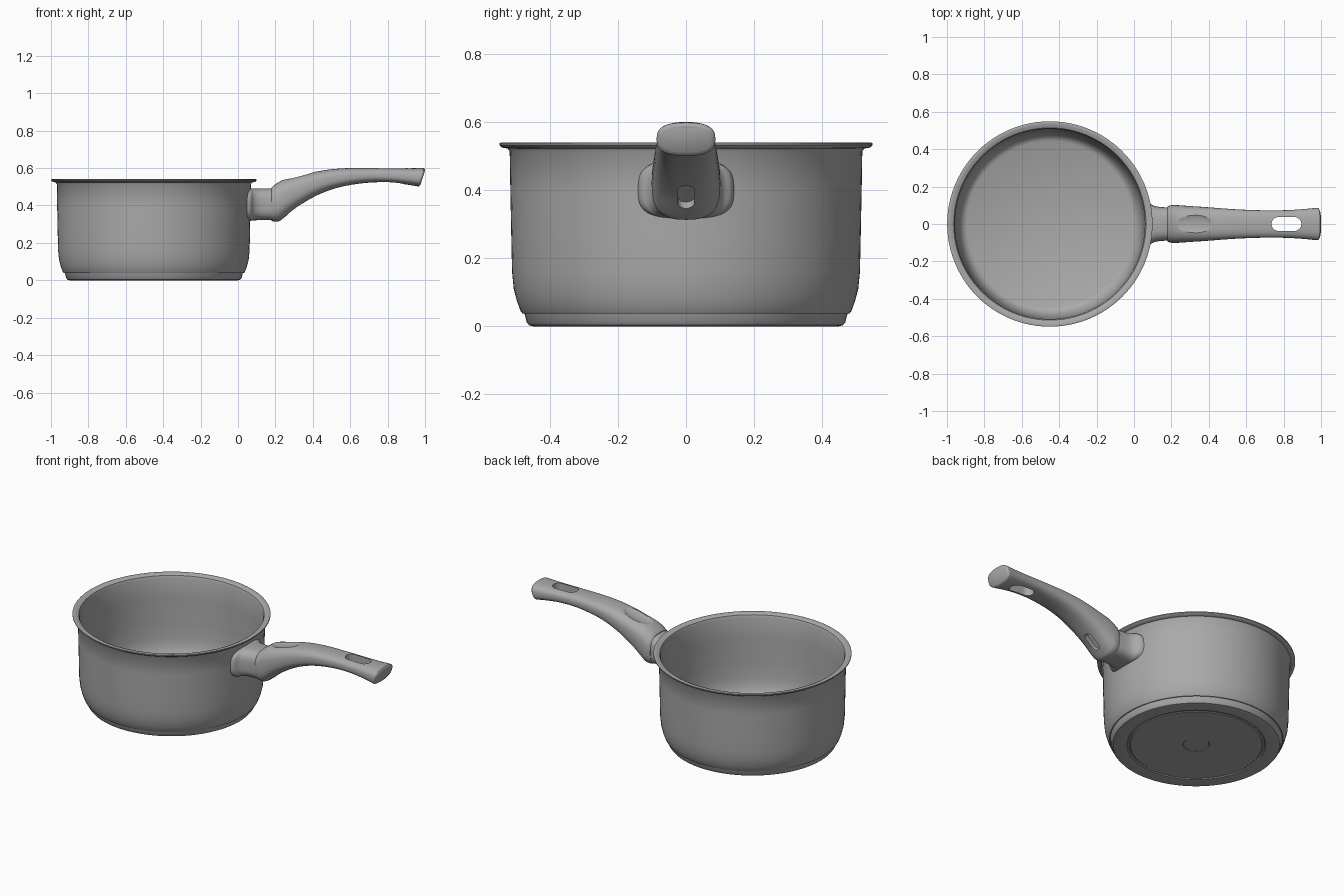
import bpy, bmesh, math
from mathutils import Vector

cube = bpy.data.objects.get("Cube")
if cube:
    bpy.data.objects.remove(cube, do_unlink=True)

POT_X = -0.45

grey = bpy.data.materials.new("plain grey")
grey.use_nodes = True
grey.diffuse_color = (0.4, 0.4, 0.4, 1)
grey.node_tree.nodes["Principled BSDF"].inputs["Base Color"].default_value = (0.4, 0.4, 0.4, 1)


def add_object(name, bm):
    bmesh.ops.recalc_face_normals(bm, faces=bm.faces)
    mesh = bpy.data.meshes.new(name)
    bm.to_mesh(mesh)
    bm.free()
    mesh.materials.append(grey)
    ob = bpy.data.objects.new(name, mesh)
    bpy.context.collection.objects.link(ob)
    return ob


def activate(ob):
    bpy.ops.object.select_all(action='DESELECT')
    ob.select_set(True)
    bpy.context.view_layer.objects.active = ob


def smooth(ob, angle=35):
    activate(ob)
    bpy.ops.object.shade_smooth_by_angle(angle=math.radians(angle))


def lathe(name, profile, steps=96):
    bm = bmesh.new()
    verts = [bm.verts.new((r, 0, z)) for r, z in profile]
    edges = [bm.edges.new(pair) for pair in zip(verts, verts[1:])]
    bmesh.ops.spin(bm, geom=verts + edges, cent=(0, 0, 0), axis=(0, 0, 1),
                   angle=math.tau, steps=steps)
    bmesh.ops.remove_doubles(bm, verts=bm.verts, dist=0.0005)
    bmesh.ops.translate(bm, verts=bm.verts, vec=(POT_X, 0, 0))
    return add_object(name, bm)


def refine(rows, n):
    """Smooth interpolation through the given rows."""
    rows = [Vector(r) for r in rows]
    out = []
    for i in range(len(rows) - 1):
        a, b, c, d = (rows[max(0, min(len(rows) - 1, i + k))] for k in (-1, 0, 1, 2))
        for s in range(n):
            t = s / n
            out.append(b + (c - a) * (t / 2) + (2 * a - 5 * b + 4 * c - d) * (t * t / 2)
                       + (3 * b - a - 3 * c + d) * (t ** 3 / 2))
    return out + [rows[-1]]


def loft(rows, sides, power, caps):
    """Rows give top x, top z, bottom x, bottom z and half width."""
    bm = bmesh.new()
    rings = []
    for xt, zt, xb, zb, w in rows:
        ring = []
        for i in range(sides):
            a = math.tau * i / sides
            c, s = math.cos(a), math.sin(a)
            y = w * math.copysign(abs(c) ** (2 / power), c)
            f = 0.5 + 0.5 * math.copysign(abs(s) ** (2 / power), s)
            ring.append(bm.verts.new((xb + (xt - xb) * f, y, zb + (zt - zb) * f)))
        rings.append(ring)
    for r0, r1 in zip(rings, rings[1:]):
        for i in range(sides):
            j = (i + 1) % sides
            bm.faces.new((r0[i], r0[j], r1[j], r1[i]))
    if caps:
        bm.faces.new(rings[0])
        bm.faces.new(rings[-1])
    return bm


def slot_cutter(half_length, half_width, depth):
    """Rounded slot, long in x and cutting along z."""
    bm = bmesh.new()
    n = 24
    verts = []
    for i in range(n):
        a = math.tau * (i + 0.5) / n
        shift = math.copysign(half_length - half_width, math.cos(a))
        verts.append(bm.verts.new((shift + half_width * math.cos(a),
                                   half_width * math.sin(a), -depth / 2)))
    face = bm.faces.new(verts)
    top = bmesh.ops.extrude_face_region(bm, geom=[face])["geom"]
    bmesh.ops.translate(bm, vec=(0, 0, depth),
                        verts=[g for g in top if isinstance(g, bmesh.types.BMVert)])
    return add_object("slot_cutter", bm)


def cut(ob, cutter):
    cutter.hide_render = True
    mod = ob.modifiers.new("cut", 'BOOLEAN')
    mod.operation = 'DIFFERENCE'
    mod.solver = 'EXACT'
    mod.object = cutter
    activate(ob)
    bpy.ops.object.modifier_apply(modifier=mod.name)
    bpy.data.objects.remove(cutter, do_unlink=True)


# Pot: walls, rolled rim and inner floor in one turned shell
pot = lathe("pot_body", [
    (0.45, 0.038), (0.482, 0.038), (0.487, 0.045), (0.498, 0.075), (0.507, 0.11),
    (0.512, 0.16), (0.514, 0.25), (0.517, 0.4), (0.519, 0.515), (0.525, 0.523),
    (0.542, 0.526), (0.549, 0.533), (0.549, 0.539), (0.543, 0.541), (0.53, 0.539),
    (0.514, 0.532), (0.508, 0.515), (0.506, 0.4), (0.503, 0.25), (0.5, 0.16),
    (0.493, 0.115), (0.48, 0.08), (0.465, 0.06), (0.445, 0.05), (0, 0.05)])
smooth(pot, 40)

# Thick base disc with a shallow ring and centre mark underneath
base = lathe("pot_base", [
    (0, 0.006), (0.07, 0.006), (0.075, 0.002), (0.365, 0.002), (0.37, 0.006),
    (0.38, 0.006), (0.385, 0.001), (0.45, 0), (0.462, 0.003), (0.469, 0.012),
    (0.474, 0.032), (0.478, 0.042), (0, 0.042)])
smooth(base)

# Bracket flaring onto the pot wall
bm = loft(refine([
    (0.03, 0.485, 0.03, 0.315, 0.145), (0.065, 0.49, 0.065, 0.318, 0.135),
    (0.085, 0.491, 0.085, 0.32, 0.11), (0.12, 0.491, 0.12, 0.322, 0.094),
    (0.185, 0.491, 0.185, 0.322, 0.088)], 4), 40, 3.2, False)
for v in bm.verts:
    v.co.x = max(v.co.x, POT_X + math.sqrt(0.511 ** 2 - v.co.y ** 2))
bracket = add_object("handle_bracket", bm)
smooth(bracket)

# Curved grip
handle = add_object("handle_grip", loft(refine([
    (0.178, 0.495, 0.178, 0.318, 0.092), (0.19, 0.506, 0.195, 0.314, 0.099),
    (0.21, 0.52, 0.22, 0.316, 0.101), (0.24, 0.537, 0.25, 0.338, 0.1),
    (0.29, 0.55, 0.31, 0.387, 0.096), (0.38, 0.573, 0.4, 0.443, 0.09),
    (0.47, 0.59, 0.49, 0.482, 0.083), (0.57, 0.599, 0.58, 0.506, 0.077),
    (0.7, 0.601, 0.7, 0.522, 0.073), (0.82, 0.6, 0.81, 0.522, 0.074),
    (0.92, 0.599, 0.9, 0.512, 0.08), (0.985, 0.6, 0.955, 0.503, 0.086),
    (0.996, 0.597, 0.967, 0.503, 0.085), (1.0, 0.588, 0.976, 0.512, 0.075)], 4),
    40, 2.7, True))

# Hanging hole
hole = slot_cutter(0.08, 0.037, 0.4)
hole.location = (0.815, 0, 0.56)
cut(handle, hole)

# Slot under the grip
pocket = slot_cutter(0.055, 0.025, 0.06)
pocket.location = (0.305, 0, 0.38)
pocket.rotation_euler.y = math.radians(-42)
cut(handle, pocket)

# Thumb dimple on top
bm = bmesh.new()
bmesh.ops.create_uvsphere(bm, u_segments=40, v_segments=24, radius=1)
dimple = add_object("dimple_cutter", bm)
dimple.scale = (0.115, 0.065, 0.028)
dimple.location = (0.32, 0, 0.573)
dimple.rotation_euler.y = math.radians(-14)
cut(handle, dimple)
smooth(handle)
